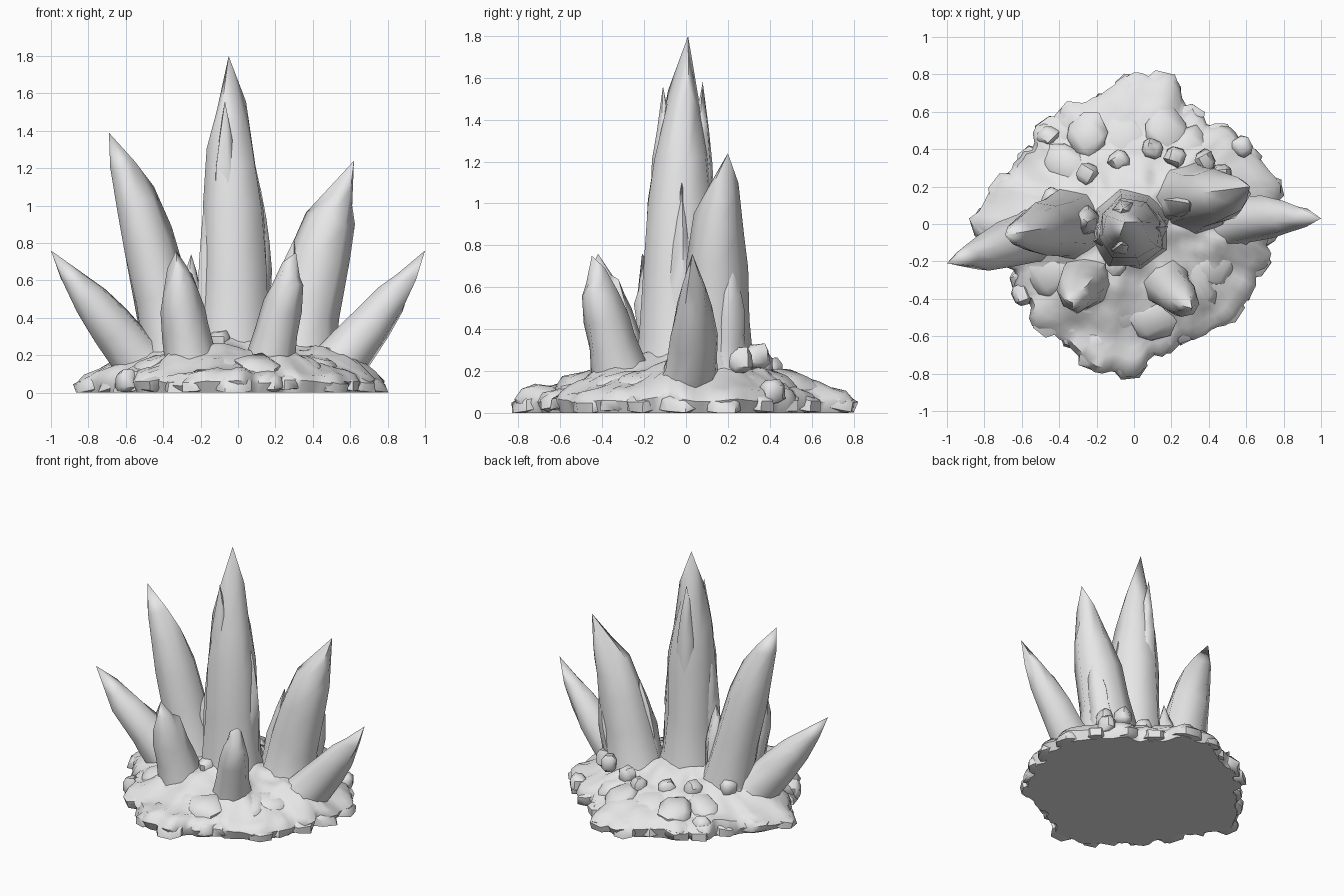
import bpy, bmesh, math, random
from mathutils import Vector, noise

random.seed(7)
if "Cube" in bpy.data.objects:
    bpy.data.objects.remove(bpy.data.objects["Cube"])

stone = bpy.data.materials.new("pale grey stone")
stone.use_nodes = True
GREY = (0.8, 0.8, 0.8, 1)
stone.diffuse_color = GREY
stone.node_tree.nodes["Principled BSDF"].inputs["Base Color"].default_value = GREY


def finish(bm, name, angle):
    """Turn a bmesh into a shaded object."""
    bmesh.ops.recalc_face_normals(bm, faces=bm.faces)
    mesh = bpy.data.meshes.new(name)
    bm.to_mesh(mesh)
    bm.free()
    mesh.materials.append(stone)
    mesh.shade_smooth()
    mesh.set_sharp_from_angle(angle=math.radians(angle))
    obj = bpy.data.objects.new(name, mesh)
    bpy.context.collection.objects.link(obj)


def bridge(bm, lower, upper):
    n = len(lower)
    for i in range(n):
        j = (i + 1) % n
        bm.faces.new((lower[i], lower[j], upper[j], upper[i]))


def fan(bm, ring, point):
    for i, v in enumerate(ring):
        bm.faces.new((v, ring[(i + 1) % len(ring)], point))


# Width of a crystal along its length, flared at the root
PROFILE = [(0, 1.45), (0.12, 1.25), (0.3, 1.1), (0.5, 1), (0.68, 0.8), (0.82, 0.48)]


def crystal(name, base, mid, tip, radius, sides=8, wobble=0.07):
    base, mid, tip = Vector(base), Vector(mid), Vector(tip)
    control = mid * 2 - (base + tip) / 2
    axis = (tip - base).normalized()
    across = axis.cross(Vector((0, 1, 0))).normalized()
    other = axis.cross(across)
    bm = bmesh.new()
    phase = random.random()
    ridge = [random.uniform(1 - wobble, 1 + wobble) for _ in range(sides)]
    rings = []
    for t, width in PROFILE:
        centre = base * (1 - t) ** 2 + control * 2 * t * (1 - t) + tip * t * t
        ring = []
        for i in range(sides):
            a = math.tau * (i + phase) / sides
            r = radius * width * ridge[i] * random.uniform(1 - wobble, 1 + wobble)
            p = centre + (across * math.cos(a) + other * math.sin(a)) * r
            p += axis * random.uniform(-0.35, 0.35) * radius * min(t * 4, 1)
            p.z = max(p.z, 0.03)
            ring.append(bm.verts.new(p))
        rings.append(ring)
    for lower, upper in zip(rings, rings[1:]):
        bridge(bm, lower, upper)
    fan(bm, rings[-1], bm.verts.new(tip))
    bm.faces.new(rings[0])
    finish(bm, name, 62)


# Seven main crystals: name, root, middle, tip, radius
CRYSTALS = [
    ("centre", (-0.02, -0.02, 0.15), (-0.025, -0.03, 0.97), (-0.05, 0.01, 1.8), 0.172),
    ("right_tall", (-0.34, 0, 0.15), (-0.49, -0.03, 0.8), (-0.69, -0.06, 1.39), 0.142),
    ("left_tall", (0.32, 0.14, 0.12), (0.425, 0.15, 0.7), (0.62, 0.2, 1.24), 0.155),
    ("right_low", (-0.47, -0.03, 0.1), (-0.69, -0.11, 0.37), (-1, -0.21, 0.76), 0.13),
    ("left_low", (0.47, -0.01, 0.1), (0.71, 0.03, 0.36), (1, 0.03, 0.76), 0.118),
    ("front_right", (-0.24, -0.29, 0.1), (-0.3, -0.36, 0.46), (-0.33, -0.42, 0.76), 0.115),
    ("front_left", (0.16, -0.3, 0.1), (0.24, -0.39, 0.46), (0.31, -0.45, 0.75), 0.105),
]
for name, *shape in CRYSTALS:
    crystal(name + "_crystal", *shape)

# Thin shards leaning on the larger crystals: root, tip, radius
SHARDS = [
    ((-0.27, 0.02, 0.15), (-0.25, 0.01, 0.74), 0.08),
    ((-0.42, 0.03, 0.2), (-0.41, -0.01, 0.95), 0.09),
    ((0.08, -0.02, 0.2), (0.12, -0.02, 1.1), 0.08),
    ((-0.12, -0.05, 0.2), (-0.15, -0.06, 1.2), 0.08),
    ((0.42, 0.2, 0.2), (0.54, 0.21, 0.74), 0.07),
    ((0.21, 0.1, 0.15), (0.3, 0.11, 0.82), 0.08),
    ((-0.03, 0.04, 0.4), (-0.06, 0.08, 1.58), 0.08),
    ((-0.05, -0.08, 0.4), (-0.07, -0.11, 1.56), 0.08),
]
for number, (root, tip, radius) in enumerate(SHARDS):
    middle = (Vector(root) + Vector(tip)) / 2
    crystal(f"shard_{number + 1}", root, middle, tip, radius, 6)

# Rocky base: rounded lobes, with radii at equal angles from +x
OUTLINE = [0.78, 0.81, 0.75, 0.73, 0.68, 0.82, 0.81, 0.71, 0.73, 0.74, 0.71, 0.78,
           0.86, 0.74, 0.72, 0.77, 0.73, 0.82, 0.82, 0.71, 0.7, 0.74, 0.73, 0.75]


def reach(angle):
    u = angle / math.tau * len(OUTLINE)
    i = int(u)
    f = u - i
    a, b = OUTLINE[i % len(OUTLINE)], OUTLINE[(i + 1) % len(OUTLINE)]
    notch = (2 * min(f, 1 - f)) ** 3
    depth = 0.05 + 0.04 * math.sin(i * 5)
    return a + (b - a) * f - depth * notch


def ground(p, scale):
    """Height of the base, raised in skirts round the crystal roots."""
    skirt = 0
    for _, root, middle, _, radius in CRYSTALS:
        foot = Vector(root).lerp(Vector(middle), 0.08)
        distance = math.hypot(p.x - foot.x, p.y - foot.y)
        skirt = max(skirt, 0.6 * radius * math.exp(-(distance / radius / 1.5) ** 2))
    lumps = 0.035 * noise.noise(p * 6) + 0.02 * noise.noise(p * 13)
    return 0.245 - 0.155 * scale ** 2 + skirt + lumps


bm = bmesh.new()
SEGMENTS = 120
RINGS = 16
rings = []
for k in range(-2, RINGS):
    scale = (0.97, 1)[k + 2] if k < 0 else 0.97 * (1 - k / RINGS)
    ring = []
    for i in range(SEGMENTS):
        a = math.tau * i / SEGMENTS
        r = (0.66 + (reach(a) - 0.66) * scale ** 2) * scale
        p = Vector((math.cos(a) * r, math.sin(a) * r, 0))
        if k == -1:
            p.z = 0.06 + 0.03 * noise.noise(p * 5)
        elif k >= 0:
            p.z = ground(p, scale)
        ring.append(bm.verts.new(p))
    rings.append(ring)
for lower, upper in zip(rings, rings[1:]):
    bridge(bm, lower, upper)
fan(bm, rings[-1], bm.verts.new((0, 0, 0.35)))
bm.faces.new(rings[0])
finish(bm, "rock_base", 50)


def rock(name, centre, size, tilt=0.0):
    """A rough block with uneven corners, half sunk and tilted outwards."""
    bm = bmesh.new()
    bmesh.ops.create_cube(bm, size=2)
    bmesh.ops.bevel(bm, geom=bm.edges[:], offset=0.5, segments=1, affect="EDGES")
    turn = math.atan2(centre[1], centre[0]) + random.uniform(-0.4, 0.4)
    c, s = math.cos(turn), math.sin(turn)
    for v in bm.verts:
        p = v.co * random.uniform(0.85, 1.1)
        x, y = p.x * size[0], p.y * size[1]
        v.co = (centre[0] + c * x - s * y, centre[1] + s * x + c * y,
                max(0, centre[2] + p.z * size[2] - tilt * x))
    finish(bm, name, 48)


# Broad stones overlapping round the rim
STONES = 24
for i in range(STONES):
    a = math.tau * (i + random.uniform(-0.25, 0.25)) / STONES
    r = reach(a % math.tau) - 0.1
    rock(f"rim_stone_{i + 1}", (math.cos(a) * r, math.sin(a) * r, random.uniform(0.045, 0.07)),
         (0.105, random.uniform(0.07, 0.1), 0.05), 0.25)

# Low slabs on the slope
SLABS = 15
for i in range(SLABS):
    a = math.tau * (i + random.uniform(-0.3, 0.3)) / SLABS
    r = random.uniform(0.44, 0.54)
    rock(f"slab_{i + 1}", (math.cos(a) * r, math.sin(a) * r, 0.13),
         (0.11, 0.11, 0.06), 0.3)

# Stray stones and the small bumps behind the crystals
STRAYS = [(0.58, 0.41, 0.1), (-0.6, -0.38, 0.06), (-0.46, 0.47, 0.08), (0.1, 0.4, 0.2),
          (0.22, 0.36, 0.23), (0.38, 0.34, 0.27), (-0.08, 0.34, 0.2), (-0.25, 0.27, 0.21),
          (-0.1, -0.22, 0.27), (-0.44, 0.14, 0.23), (0.47, 0.26, 0.25)]
for number, place in enumerate(STRAYS):
    rock(f"small_stone_{number + 1}", place, (0.05, 0.055, 0.06))
